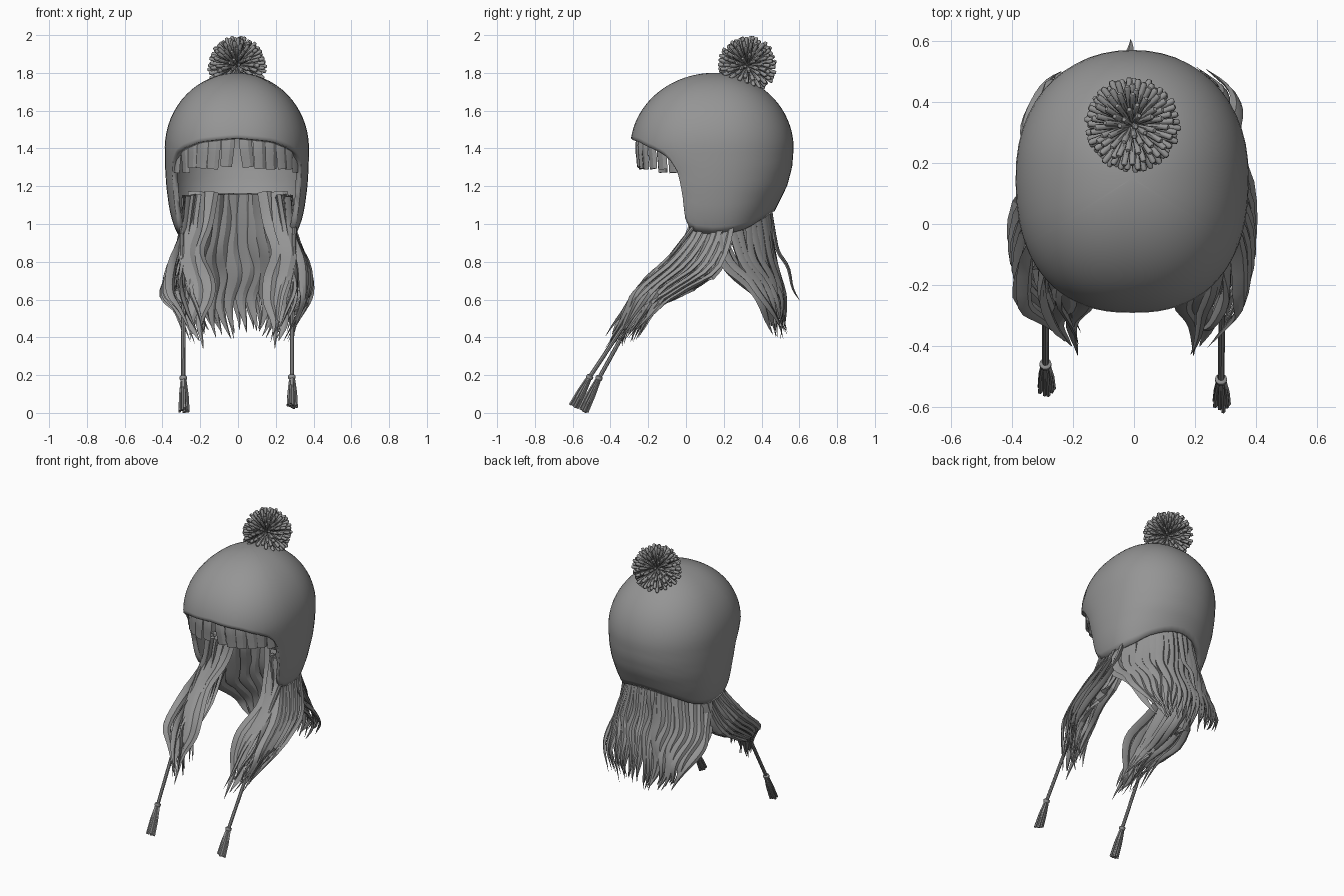
import bpy, bmesh, math, random
from mathutils import Vector

if "Cube" in bpy.data.objects:
    bpy.data.objects.remove(bpy.data.objects["Cube"])

random.seed(4)
grey = bpy.data.materials.new("grey")
grey.diffuse_color = (0.3, 0.3, 0.3, 1)
grey.use_nodes = True
grey.node_tree.nodes["Principled BSDF"].inputs["Base Color"].default_value = grey.diffuse_color


def finish(bm, name, angle=40):
    bmesh.ops.recalc_face_normals(bm, faces=bm.faces)
    me = bpy.data.meshes.new(name)
    bm.to_mesh(me)
    bm.free()
    me.materials.append(grey)
    ob = bpy.data.objects.new(name, me)
    bpy.context.collection.objects.link(ob)
    bpy.ops.object.select_all(action='DESELECT')
    ob.select_set(True)
    bpy.context.view_layer.objects.active = ob
    bpy.ops.object.shade_smooth_by_angle(angle=math.radians(angle))
    return ob


def interp(table, x):
    for (a, u), (b, v) in zip(table, table[1:]):
        if x <= b:
            return u + (v - u) * max(0, x - a) / (b - a)
    return table[-1][1]


def smooth_path(pts, n):
    """Catmull-Rom samples through the points."""
    p = [Vector(q) for q in pts]
    p = [2 * p[0] - p[1]] + p + [2 * p[-1] - p[-2]]
    out = []
    for i in range(n + 1):
        f = i / n * (len(p) - 3)
        k = min(int(f), len(p) - 4)
        t = f - k
        a, b, c, d = p[k:k + 4]
        out.append(0.5 * (2 * b + (c - a) * t + (2 * a - 5 * b + 4 * c - d) * t * t
                          + (3 * b - a - 3 * c + d) * t ** 3))
    return out


def loft(bm, path, section, side, scale):
    """Sweep a cross-section along a path; scale(s) sizes it along the way."""
    rings = []
    for i, p in enumerate(path):
        t = (path[min(i + 1, len(path) - 1)] - path[max(i - 1, 0)]).normalized()
        w = (side - t * side.dot(t)).normalized()
        n = t.cross(w)
        k = scale(i / (len(path) - 1))
        rings.append([bm.verts.new(p + (w * a + n * b) * k) for a, b in section])
    m = len(section)
    for r, q in zip(rings, rings[1:]):
        for j in range(m):
            bm.faces.new((r[j], r[(j + 1) % m], q[(j + 1) % m], q[j]))
    bm.faces.new(rings[0])
    bm.faces.new(rings[-1])


def circle(r, n):
    return [(r * math.cos(2 * math.pi * i / n), r * math.sin(2 * math.pi * i / n)) for i in range(n)]


def lock(bm, pts, w, h, side, wave=0.0, blunt=False, n=16, phase=0.0):
    """One flat ridged strand of hair, waving sideways."""
    side = Vector(side).normalized()
    ph = phase + random.uniform(0, 1.6)
    path = smooth_path(pts, n)
    path = [p + side * wave * math.sin(ph + 13 * i / n) * min(1, max(0, 3 * i / n - .7))
            for i, p in enumerate(path)]
    sec = [(w, 0), (w * .35, h), (-w * .4, h * .8), (-w, 0), (-w * .35, -h), (w * .4, -h * .8)]
    loft(bm, path, sec, side, (lambda s: 1 - .15 * s) if blunt else (lambda s: max(.03, 1 - s ** 4)))


# Hat shell: half-ellipsoid crown running down to a shaped rim
RIM = [(0, 1.455), (28, 1.435), (45, 1.40), (55, 1.37), (60, 1.33), (62, 1.28), (63, 1.2), (63.7, 1.1),
       (64.7, 1.03), (68, .98), (75, .955), (90, .945), (110, .955), (127, .975), (145, 1.02),
       (165, 1.06), (180, 1.07)]
WIDE = [(.94, .31), (1.0, .338), (1.08, .358), (1.2, .374), (1.3, .38), (1.4, .382)]
FRONT = [(.94, .30), (1.03, .32), (1.15, .335), (1.27, .37), (1.34, .42), (1.4, .445)]
BACK = [(.94, .25), (1.0, .28), (1.07, .32), (1.2, .385), (1.3, .412), (1.4, .42)]


def hat_point(t, q, inset=0.0):
    c, s = math.cos(math.radians(t)), math.sin(math.radians(t))
    z = 1.4 + .4 * math.cos(q) if q < math.pi / 2 else 1.4 - .4 * (q - math.pi / 2)
    k = math.sin(min(q, math.pi / 2))
    r = interp(FRONT if c > 0 else BACK, z) - inset
    e = .86 if c > 0 else .96
    x = (interp(WIDE, z) - inset) * math.copysign(abs(s) ** e, s)
    return Vector((x * k - .006, .15 - r * k * math.copysign(abs(c) ** min(e, .9), c), z))


def q_of(z):
    return math.acos((z - 1.4) / .4) if z > 1.4 else math.pi / 2 + (1.4 - z) / .4


half = [i * 5 for i in range(11)] + [53, 56, 58, 60, 61, 62, 62.5, 63, 63.4, 63.7, 64.2, 64.7, 66, 68, 71] \
    + [75 + i * 7 for i in range(15)] + [180]
turn = half + [-t for t in half[-2:0:-1]]
bm = bmesh.new()
top = bm.verts.new((-.006, .15, 1.8))
ROWS = 28
cols = [[bm.verts.new(hat_point(t, q_of(interp(RIM, abs(t))) * j / ROWS)) for j in range(1, ROWS + 1)]
        for t in turn]
for a, b in zip(cols, cols[1:] + cols[:1]):
    bm.faces.new((top, a[0], b[0]))
    for j in range(ROWS - 1):
        bm.faces.new((a[j], a[j + 1], b[j + 1], b[j]))
hat = finish(bm, "hat", 50)
mod = hat.modifiers.new("thickness", 'SOLIDIFY')
mod.thickness, mod.offset = .03, -1

# Pompom: yarn ends radiating from one centre
bm = bmesh.new()
mid = Vector((-.006, .325, 1.84))
COUNT = 180
for i in range(COUNT):
    z = 1 - 2 * (i + .5) / COUNT
    a = i * 2.39996
    r = math.sqrt(1 - z * z)
    d = Vector((r * math.cos(a), r * math.sin(a), z))
    d = (d + Vector([random.uniform(-.05, .05) for _ in range(3)])).normalized()
    n = random.uniform(.148, .16)
    side = Vector((0, 0, 1)) if abs(d.z) < .9 else Vector((1, 0, 0))
    loft(bm, [mid + d * n * k for k in (.15, .6, .95, 1)], circle(.0108, 7), side,
         lambda s: (.6, .9, 1, .6)[round(s * 3)])
finish(bm, "pompom", 50)

# Cords with a knot and a tassel
for sx, end, tip, name in ((1, (.285, -.51, .19), (.285, -.595, .03), "right"),
                           (-1, (-.29, -.46, .185), (-.288, -.545, .006), "left")):
    end, tip = Vector(end), Vector(tip)
    X = Vector((1, 0, 0))
    bm = bmesh.new()
    loft(bm, smooth_path([(sx * .30, .05, 1.0), (sx * .29, -.17, .70), end], 10), circle(.011, 8), X, lambda s: 1)
    finish(bm, name + "_cord")
    bm = bmesh.new()
    d = (tip - end).normalized()
    loft(bm, [end + d * k for k in (-.012, -.006, .006, .014)], circle(.02, 10), X,
         lambda s: (.6, 1, 1, .7)[round(s * 3)])
    up = d.cross(X)
    for i in range(14):
        a, r = i * 2.4, .026 * math.sqrt((i + .5) / 14)
        o = X * math.cos(a) * r + up * math.sin(a) * r
        loft(bm, [end + o * .4, end.lerp(tip, .5) + o * .85, tip + o - d * random.uniform(0, .015)],
             circle(.0075, 5), X, lambda s: .8 + .2 * s)
    finish(bm, name + "_tassel")

# Fringe under the front rim, parted near the middle
bm = bmesh.new()
for i in range(12):
    t = -61 + 122 * i / 11
    a = hat_point(t, q_of(1.52), .04)
    b = hat_point(t, q_of(1.42), .036)
    c = Vector((b.x * .97, b.y + .008, 1.30 + random.uniform(-.008, .012) - .035 * abs(t / 60) ** 3))
    c.x += math.copysign(.012, t) + random.uniform(-.01, .01)
    lock(bm, [a, b, b.lerp(c, .6), c], .036, .011, (math.cos(math.radians(t)), math.sin(math.radians(t)), 0),
         blunt=True, n=6)
finish(bm, "fringe", 25)

# Side hair swept forward, blended between an upper and a lower guide path
UPPER = [(.235, .05, 1.15), (.258, .025, .97), (.29, -.10, .81), (.295, -.26, .66), (.27, -.33, .55), (.22, -.41, .36)]
LOWER = [(.25, .23, 1.15), (.275, .24, .95), (.315, .17, .75), (.32, .01, .64), (.29, -.14, .56), (.23, -.27, .41)]
SPREAD = [.025, .022, .045, .06, .055, .035]
for sx, name in ((1, "right"), (-1, "left")):
    bm = bmesh.new()
    for layer in (-1, 0, 1):
        count = 7 if layer else 5
        for i in range(count):
            u = (i + .3 + .4 * random.random()) / count
            pts = []
            for a, b, w in zip(UPPER, LOWER, SPREAD):
                p = Vector(a).lerp(Vector(b), u)
                p.x = sx * (p.x + w * (layer + random.uniform(-.25, .25)))
                p.z += random.uniform(-.008, .008)
                pts.append(p)
            pts[-1] += Vector((random.uniform(-.03, .03), random.uniform(-.02, .05), random.uniform(-.02, .06)))
            lock(bm, pts, .030, .014, (layer * .5, 1, .6), .014, phase=2 * layer)
    # curled strands framing the opening
    lock(bm, [(sx * x, y, z) for x, y, z in ((.14, .14, 1.17), (.17, .09, 1.0), (.215, -.04, .85), (.165, -.21, .71),
                                             (.16, -.27, .6), (.20, -.33, .48), (.19, -.43, .34))],
         .038, .014, (1, 0, 0), .006, n=20)
    lock(bm, [(sx * x, y, z) for x, y, z in ((.22, .11, 1.17), (.23, .05, 1.0), (.27, -.06, .85), (.24, -.2, .71),
                                             (.22, -.27, .6), (.25, -.33, .48), (.21, -.40, .38))],
         .045, .014, (1, 0, 0), .006, n=20)
    finish(bm, name + "_side_hair", 25)

# Back hair curtain, blended between a centre and an edge guide path
CENTRE = [(0, .42, 1.16), (0, .435, 1.03), (0, .455, .88), (0, .485, .74), (0, .515, .6), (0, .515, .41)]
EDGE = [(.26, .17, 1.15), (.285, .18, .98), (.325, .245, .80), (.335, .34, .69), (.31, .44, .57), (.24, .49, .42)]
bm = bmesh.new()
for layer, count in ((0, 21), (1, 12)):
    for i in range(count):
        s = -1 + 2 * i / (count - 1)
        pts = []
        for a, b in zip(CENTRE, EDGE):
            p = Vector(a).lerp(Vector(b), abs(s) ** 2.2)
            p.x = b[0] * math.copysign(abs(s) ** .9, s)
            k = 1 - .1 * layer
            p = Vector((p.x * k, p.y - .03 * layer + random.uniform(-.012, .012), p.z))
            pts.append(p)
        pts[-1] += Vector((random.uniform(-.02, .02), random.uniform(-.02, .02), random.uniform(-.02, .05)))
        lock(bm, pts, .034 + .012 * layer, .014, (1, -.9 * s, 0), .018, n=20, phase=3 * s)
# lone strand flicking outward
lock(bm, [(.0, .445, 1.08), (.0, .47, .93), (0, .49, .85), (-.01, .54, .77), (-.01, .565, .66), (-.015, .605, .59)],
     .022, .010, (1, 0, 0), .004)
finish(bm, "back_hair", 25)
